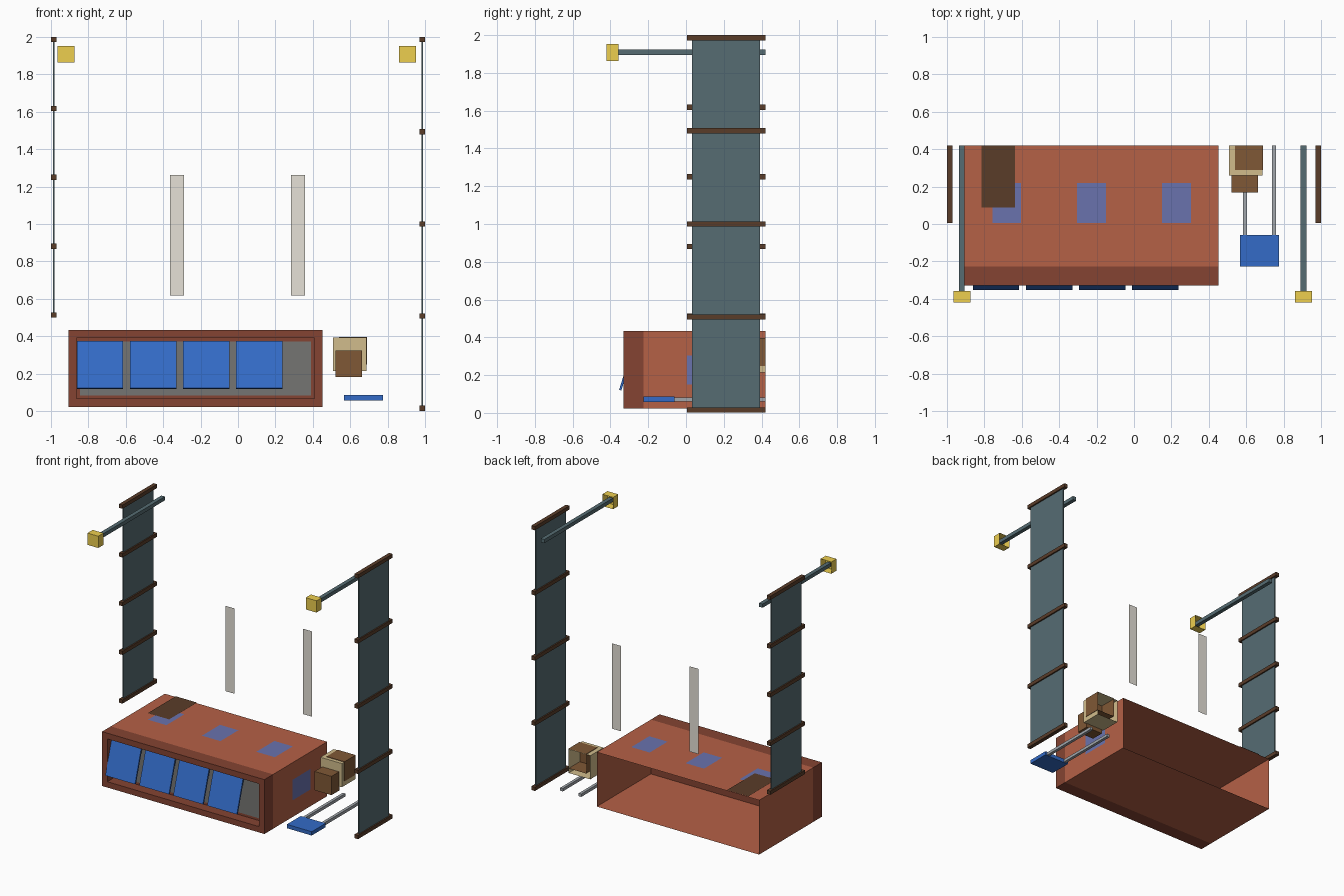
import bpy, bmesh, math
from mathutils import Vector, Matrix, Color

if "Cube" in bpy.data.objects:
    bpy.data.objects.remove(bpy.data.objects["Cube"])

# Display colours, converted to linear below
COLORS = {
    "terracotta": (0.71, 0.38, 0.275), "dark_red": (0.52, 0.265, 0.195),
    "blue": (0.20, 0.42, 0.78), "violet": (0.415, 0.45, 0.68),
    "dark_wood": (0.35, 0.235, 0.16), "wood": (0.50, 0.345, 0.21),
    "tan": (0.82, 0.74, 0.55), "slate": (0.335, 0.425, 0.45),
    "yellow": (0.93, 0.81, 0.31), "pale": (0.90, 0.885, 0.845),
    "grey": (0.46, 0.46, 0.45), "metal": (0.63, 0.65, 0.67),
}
MATS = {}
for key, c in COLORS.items():
    MATS[key] = bpy.data.materials.new(key)
    MATS[key].diffuse_color = (*Color(c).from_srgb_to_scene_linear(), 1)


def finish(name, bm, color):
    me = bpy.data.meshes.new(name)
    bm.to_mesh(me)
    bm.free()
    me.materials.append(MATS[color])
    ob = bpy.data.objects.new(name, me)
    bpy.context.collection.objects.link(ob)
    return ob


def cuboid(x, y, z):
    bm = bmesh.new()
    size = [b - a for a, b in (x, y, z)]
    mid = [(a + b) / 2 for a, b in (x, y, z)]
    bmesh.ops.create_cube(bm, size=1, matrix=Matrix.Translation(mid) @ Matrix.Diagonal((*size, 1)))
    bm.normal_update()
    return bm


def faces_along(bm, d):
    return [f for f in bm.faces if f.normal.dot(Vector(d)) > 0.9]


def box(name, x, y, z, color, open_dirs=()):
    """Axis-aligned box, optionally with some sides left open."""
    bm = cuboid(x, y, z)
    for d in open_dirs:
        bmesh.ops.delete(bm, geom=faces_along(bm, d), context='FACES')
    return finish(name, bm, color)


def sheet(name, pts, color):
    bm = bmesh.new()
    bm.faces.new([bm.verts.new(p) for p in pts])
    return finish(name, bm, color)


BACK, FRONT = (0, 1, 0), (0, -1, 0)

# Shop body: hollow shell open at the back, with a recessed front frame
box("building_shell", (-0.906, 0.452), (-0.226, 0.42), (0.022, 0.433), "terracotta", (BACK, FRONT))
bm = cuboid((-0.906, 0.452), (-0.33, -0.226), (0.022, 0.433))
front = faces_along(bm, FRONT)
bmesh.ops.inset_region(bm, faces=front, thickness=0.062)
recess = bmesh.ops.extrude_discrete_faces(bm, faces=front)["faces"][0]
bmesh.ops.translate(bm, verts=recess.verts, vec=(0, 0.08, 0))
finish("front_frame", bm, "dark_red")
sheet("window_back", [(-0.844, -0.252, 0.084), (0.39, -0.252, 0.084),
                      (0.39, -0.252, 0.371), (-0.844, -0.252, 0.371)], "grey")

# Leaning blue shutters along the front
for i in range(4):
    cx = -0.738 + 0.284 * i
    bm = cuboid((-0.124, 0.124), (0, 0.012), (0, 0.265))
    bmesh.ops.transform(bm, verts=bm.verts, matrix=Matrix.Translation((cx, -0.354, 0.122))
                        @ Matrix.Rotation(math.radians(-17), 4, 'X'))
    finish(f"shutter_{i + 1}", bm, "blue")

# Violet patches on roof and right wall, dark hatch on roof
for i, x in enumerate((-0.68, -0.228, 0.227)):
    sheet(f"roof_patch_{i + 1}", [(x - 0.077, 0.005, 0.435), (x + 0.077, 0.005, 0.435),
                                  (x + 0.077, 0.22, 0.435), (x - 0.077, 0.22, 0.435)], "violet")
sheet("wall_patch", [(0.454, 0.005, 0.15), (0.454, 0.22, 0.15),
                     (0.454, 0.22, 0.305), (0.454, 0.005, 0.305)], "violet")
sheet("roof_hatch", [(-0.815, 0.087, 0.438), (-0.637, 0.087, 0.438),
                     (-0.637, 0.42, 0.438), (-0.815, 0.42, 0.438)], "dark_wood")

# Pale upright strips behind
for name, x in (("left", -0.326), ("right", 0.321)):
    sheet(f"{name}_strip", [(x - 0.037, 0.37, 0.617), (x + 0.037, 0.37, 0.617),
                            (x + 0.037, 0.37, 1.262), (x - 0.037, 0.37, 1.262)], "pale")

# Hanging banners with slats, and lamp poles
for name, x, z0, px in (("left", -0.985, 0.513, -0.920), ("right", 0.985, 0.015, 0.906)):
    box(f"{name}_banner", (x - 0.005, x + 0.005), (0.032, 0.392), (z0, 1.985), "slate")
    for i in range(5):
        z = z0 + (1.986 - z0) * i / 4
        box(f"{name}_slat_{i + 1}", (x - 0.015, x + 0.015), (0.006, 0.42), (z - 0.014, z + 0.014), "dark_wood")
    box(f"{name}_pole", (px - 0.015, px + 0.015), (-0.40, 0.42), (1.896, 1.924), "slate")
    box(f"{name}_lamp", (px - 0.045, px + 0.045), (-0.42, -0.358), (1.864, 1.953), "yellow", (BACK,))

# Crates beside the building, open at the back
box("tan_crate", (0.507, 0.687), (0.26, 0.42), (0.213, 0.392), "tan", (BACK,))
box("front_crate", (0.522, 0.664), (0.168, 0.265), (0.182, 0.324), "wood")
box("inner_crate", (0.54, 0.69), (0.288, 0.42), (0.248, 0.396), "wood", (BACK,))

# Blue tray on two rods
box("tray", (0.567, 0.775), (-0.226, -0.06), (0.057, 0.086), "blue")
for name, x in (("left", 0.593), ("right", 0.748)):
    box(f"{name}_rod", (x - 0.011, x + 0.011), (-0.06, 0.42), (0.06, 0.082), "metal")

for m in bpy.data.materials:
    if m.users and not m.is_grease_pencil:
        m.use_nodes = True
        m.node_tree.nodes["Principled BSDF"].inputs["Base Color"].default_value = m.diffuse_color
